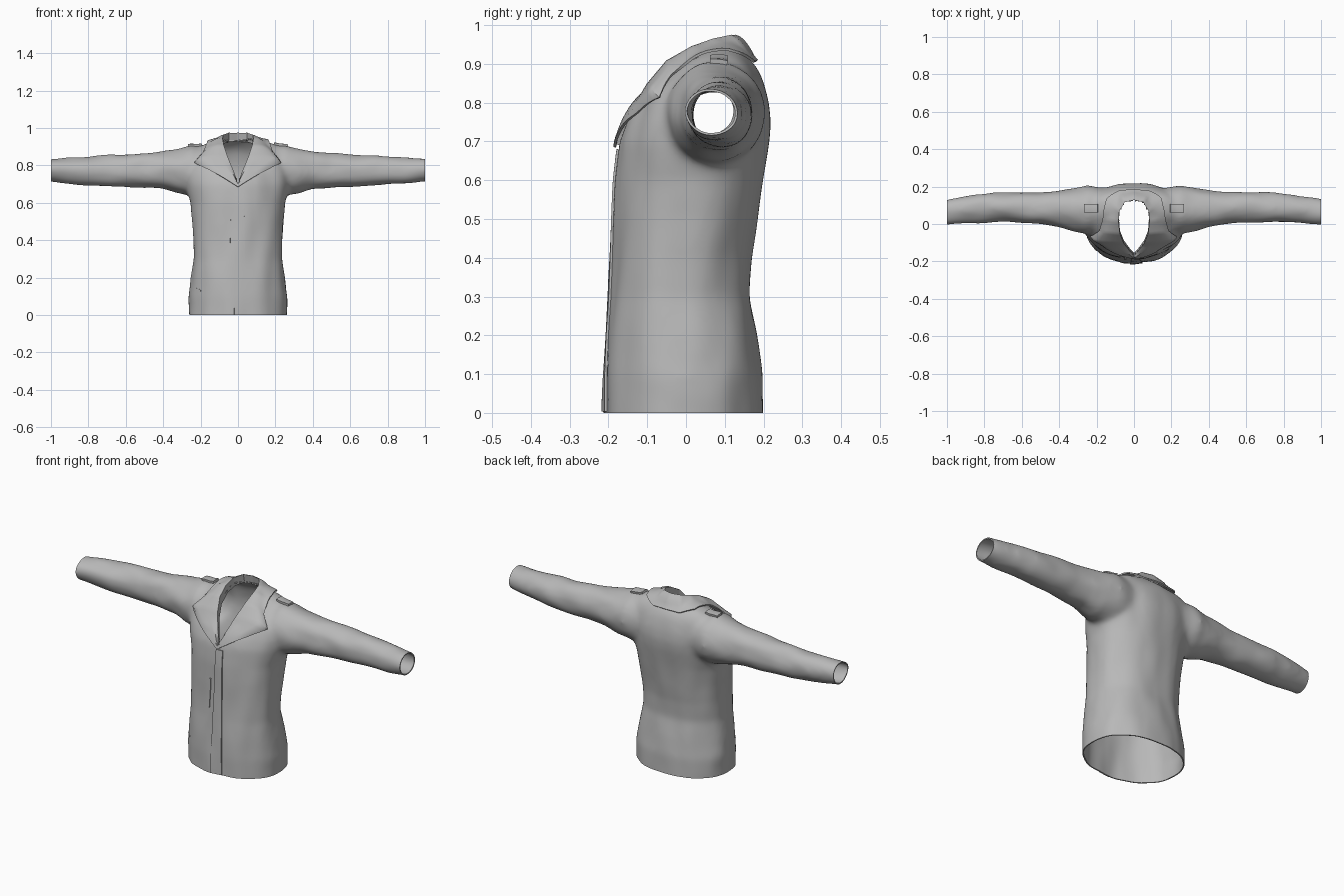
import bpy, bmesh, math
from mathutils import Vector, noise
from mathutils.bvhtree import BVHTree

cube = bpy.data.objects.get("Cube")
if cube:
    bpy.data.objects.remove(cube, do_unlink=True)

cloth = bpy.data.materials.new("grey_cloth")
cloth.use_nodes = True
GREY = (0.48, 0.48, 0.48, 1)
cloth.diffuse_color = GREY
for node in cloth.node_tree.nodes:
    if node.type == 'BSDF_PRINCIPLED':
        node.inputs["Base Color"].default_value = GREY
        node.inputs["Roughness"].default_value = 0.8


def add_object(name, bm):
    bmesh.ops.recalc_face_normals(bm, faces=bm.faces[:])
    mesh = bpy.data.meshes.new(name)
    bm.to_mesh(mesh)
    bm.free()
    mesh.materials.append(cloth)
    obj = bpy.data.objects.new(name, mesh)
    bpy.context.collection.objects.link(obj)
    return obj


def finish(obj, thickness, offset, angle=40):
    """Give a sheet its thickness and smooth it."""
    mod = obj.modifiers.new("thickness", 'SOLIDIFY')
    mod.thickness, mod.offset = thickness, offset
    bpy.ops.object.select_all(action='DESELECT')
    obj.select_set(True)
    bpy.context.view_layer.objects.active = obj
    bpy.ops.object.modifier_apply(modifier=mod.name)
    bpy.ops.object.shade_smooth_by_angle(angle=math.radians(angle))


def grid_mesh(rows):
    """Sheet through equal rows of points."""
    bm = bmesh.new()
    vs = [[bm.verts.new(p) for p in row] for row in rows]
    for a, b in zip(vs, vs[1:]):
        for i in range(len(a) - 1):
            bm.faces.new((a[i], a[i + 1], b[i + 1], b[i]))
    return bm


def loft(name, rings):
    """Closed solid through rings."""
    bm = bmesh.new()
    vs = [[bm.verts.new(p) for p in ring] for ring in rings]
    n = len(vs[0])
    for a, b in zip(vs, vs[1:]):
        for i in range(n):
            j = (i + 1) % n
            bm.faces.new((a[i], a[j], b[j], b[i]))
    bm.faces.new(vs[0])
    bm.faces.new(vs[-1])
    return add_object(name, bm)


def circle(n, power=1.0):
    pts = []
    for i in range(n):
        a = 2 * math.pi * (i + 0.5) / n
        c, s = math.cos(a), math.sin(a)
        pts.append((math.copysign(abs(c) ** power, c), math.copysign(abs(s) ** power, s)))
    return pts


# Torso solid: height, half width, front y, back y
TORSO = [(-.06, .26, -.21, .20), (.0, .262, -.21, .20), (.1, .265, -.208, .198),
         (.2, .252, -.203, .183), (.3, .238, -.195, .165), (.4, .24, -.19, .17),
         (.5, .245, -.186, .185), (.6, .252, -.18, .20), (.7, .278, -.168, .215),
         (.75, .285, -.148, .218), (.8, .285, -.118, .213), (.85, .27, -.075, .20),
         (.88, .245, -.04, .188), (.905, .215, -.005, .17), (.925, .16, .03, .15),
         (.94, .10, .05, .13)]
torso = loft("torso_solid", [[(w * c, (f + b) / 2 + (b - f) / 2 * s, z) for c, s in circle(48, .9)]
                             for z, w, f, b in TORSO])

# Sleeve solids: x, centre y, centre z, radius y, radius z
SLEEVE = [(.12, .08, .77, .11, .12), (.25, .075, .775, .13, .135), (.32, .075, .77, .118, .117),
          (.4, .083, .775, .099, .102), (.5, .085, .773, .087, .094), (.6, .088, .773, .083, .088),
          (.75, .09, .772, .08, .081), (.85, .083, .772, .077, .074), (1.0, .065, .774, .066, .062),
          (1.05, .06, .774, .064, .061)]
sleeves = [loft("sleeve_solid", [[(side * x, y + ry * c, z + rz * s) for c, s in circle(32)]
                                 for x, y, z, ry, rz in SLEEVE]) for side in (-1, 1)]

# Fuse into one soft skin
for sleeve in sleeves:
    mod = torso.modifiers.new("join", 'BOOLEAN')
    mod.operation, mod.solver, mod.object = 'UNION', 'EXACT', sleeve
mod = torso.modifiers.new("skin", 'REMESH')
mod.mode, mod.voxel_size = 'VOXEL', .012
mod = torso.modifiers.new("soften", 'SMOOTH')
mod.factor, mod.iterations = .5, 14
fused = torso.evaluated_get(bpy.context.evaluated_depsgraph_get())
bm = bmesh.new()
bm.from_mesh(fused.to_mesh())
fused.to_mesh_clear()
for helper in [torso] + sleeves:
    bpy.data.objects.remove(helper, do_unlink=True)

# Gentle cloth folds, long down the torso and along the sleeves
bm.normal_update()
shifts = []
for v in bm.verts:
    p = v.co
    k = min(max((abs(p.x) - .22) / .1, 0), 1)
    n1 = noise.noise(Vector((p.x * 11, p.y * 11, p.z * 4)))
    n2 = noise.noise(Vector((p.x * 8, p.y * 12, p.z * 12)))
    shifts.append(v.normal * (.007 * (n1 * (1 - k) + n2 * k)))
for v, s in zip(bm.verts, shifts):
    v.co += s
bm.normal_update()
bvh = BVHTree.FromBMesh(bm)

# Open the hem and cuffs
for co, no in (((0, 0, 0), (0, 0, -1)), ((1, 0, 0), (1, 0, 0)), ((-1, 0, 0), (-1, 0, 0))):
    bmesh.ops.bisect_plane(bm, geom=bm.verts[:] + bm.edges[:] + bm.faces[:],
                           plane_co=co, plane_no=no, clear_outer=True)

# Collar, from back centre to front point: fold edge and outer edge
FOLD = [(0, .13, .972), (.05, .118, .972), (.08, .07, .962), (.085, .015, .943),
        (.078, -.05, .905), (.058, -.10, .845), (.025, -.145, .765), (0, -.17, .69)]
OUTER = [(0, .18, .905), (.08, .17, .90), (.14, .12, .90), (.165, .03, .905),
         (.185, -.04, .875), (.24, -.085, .825), (.13, -.145, .765), (0, -.185, .685)]


def neck_half_width(y):
    for a, b in zip(FOLD, FOLD[1:]):
        if b[1] <= y <= a[1]:
            return a[0] + (b[0] - a[0]) * (y - a[1]) / (b[1] - a[1])
    return -1


# Open the neck
hole = []
for f in bm.faces:
    c = f.calc_center_median()
    if c.z > .66 and c.y < .15 and abs(c.x) < neck_half_width(c.y):
        hole.append(f)
bmesh.ops.delete(bm, geom=hole, context='FACES')
finish(add_object("jacket_body", bm), .006, -1)


def resample(points, n=6):
    pts = [Vector(p) for p in points]
    out = [a.lerp(b, i / n) for a, b in zip(pts, pts[1:]) for i in range(n)] + [pts[-1]]
    return [Vector((-p.x, p.y, p.z)) for p in out[:0:-1]] + out


def lift_off(p, gap, snap=False):
    loc, normal, _, _ = bvh.find_nearest(p)
    if snap or (p - loc).dot(normal) < gap:
        return loc + normal * gap
    return p


fold, outer = resample(FOLD), resample(OUTER)
rows = [[p + Vector((0, .012, -.045)) for p in fold], fold]
for t in (.12, .3, .5, .7, .86):
    rows.append([lift_off(a.lerp(b, t) + Vector((0, 0, .012 * math.sin(math.pi * t))), .012)
                 for a, b in zip(fold, outer)])
rows.append([lift_off(p, .012, True) for p in outer])
finish(add_object("collar", grid_mesh(rows)), .007, 0, 50)


def patch(name, corners, ray, lift, nu=4, nv=4):
    """Thin cloth plate laid on the body along a ray direction."""
    ray = Vector(ray)
    a, b, c, d = [Vector(p) for p in corners]
    rows = []
    for j in range(nv + 1):
        row = []
        for i in range(nu + 1):
            p = a.lerp(b, i / nu).lerp(d.lerp(c, i / nu), j / nv)
            loc, normal, _, _ = bvh.ray_cast(p - ray * 2, ray)
            row.append((loc if loc else p) - ray * lift)
        rows.append(row)
    bm = grid_mesh(rows)
    bm.normal_update()
    obj = add_object(name, bm)
    # face the plate outwards so that thickness goes inwards
    if obj.data.polygons[0].normal.dot(ray) > 0:
        obj.data.flip_normals()
    finish(obj, lift + .002, -1)


FRONT, DOWN = (0, 1, 0), (0, 0, -1)
# Front fly with its free edge, and a short welt beside it
patch("front_placket", [(-.02, 0, .003), (.045, 0, .003), (.03, 0, .68), (-.012, 0, .68)],
      FRONT, .006, 4, 40)
patch("chest_welt", [(-.053, 0, .35), (-.043, 0, .35), (-.039, 0, .51), (-.049, 0, .51)],
      FRONT, .004, 2, 12)
patch("pocket_welt", [(-.225, 0, .135), (-.20, 0, .125), (-.20, 0, .135), (-.225, 0, .145)],
      FRONT, .004, 4, 2)
# Shoulder tabs
for side, label in ((1, "left"), (-1, "right")):
    patch(label + "_shoulder_tab", [(side * .195, .062, 0), (side * .268, .062, 0),
                                    (side * .268, .108, 0), (side * .195, .108, 0)], DOWN, .012)
